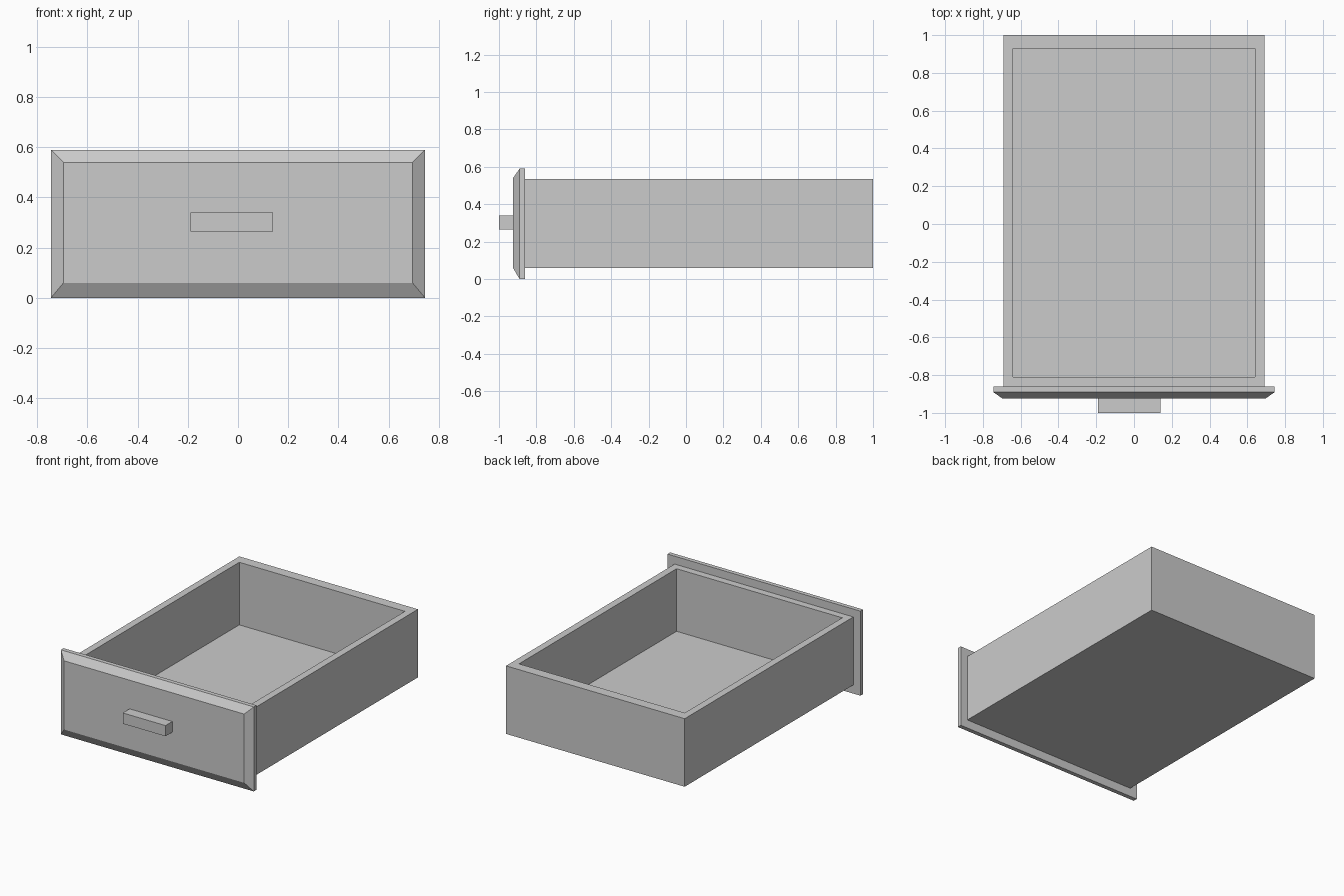
import bpy
import bmesh

if "Cube" in bpy.data.objects:
    bpy.data.objects.remove(bpy.data.objects["Cube"], do_unlink=True)

grey = bpy.data.materials.new("plain grey")
grey.use_nodes = True
colour = (0.6, 0.6, 0.6, 1)
grey.diffuse_color = colour
grey.node_tree.nodes["Principled BSDF"].inputs["Base Color"].default_value = colour


def block(bm, x, y, z):
    """Add a box spanning the given ranges and return its faces."""
    verts = bmesh.ops.create_cube(bm, size=1)["verts"]
    for v in verts:
        v.co = [lo + (c + 0.5) * (hi - lo) for c, (lo, hi) in zip(v.co, (x, y, z))]
    return list({f for v in verts for f in v.link_faces})


def finish(bm, name):
    bm.normal_update()
    mesh = bpy.data.meshes.new(name)
    bm.to_mesh(mesh)
    bm.free()
    mesh.materials.append(grey)
    obj = bpy.data.objects.new(name, mesh)
    bpy.context.collection.objects.link(obj)


def facing(faces, axis, sign):
    return max(faces, key=lambda f: sign * f.calc_center_median()[axis])


# Open tray: the top is inset to a rim, then pushed down to the floor
bm = bmesh.new()
faces = block(bm, (-0.69, 0.69), (-0.86, 1.0), (0.06, 0.535))
top = facing(faces, 2, 1)
bmesh.ops.inset_region(bm, faces=[top], thickness=0.05, use_even_offset=True)
for v in top.verts:
    if v.co.y > 0:
        v.co.y = 0.928
well = bmesh.ops.extrude_face_region(bm, geom=[top])["geom"]
for v in (g for g in well if isinstance(g, bmesh.types.BMVert)):
    v.co.z = 0.098
if top.is_valid:
    bm.faces.remove(top)
bmesh.ops.recalc_face_normals(bm, faces=bm.faces)
finish(bm, "drawer_tray")

# Front panel: a raised field with sloping edges
bm = bmesh.new()
faces = block(bm, (-0.745, 0.745), (-0.89, -0.86), (0, 0.59))
front = facing(faces, 1, -1)
bm.normal_update()
bmesh.ops.inset_region(bm, faces=[front], thickness=0.05, use_even_offset=True)
for v in front.verts:
    v.co.y = -0.925
    if v.co.z < 0.3:
        v.co.z = 0.06
finish(bm, "front_panel")

# Pull handle
bm = bmesh.new()
block(bm, (-0.19, 0.14), (-1.0, -0.925), (0.265, 0.34))
finish(bm, "pull_handle")
